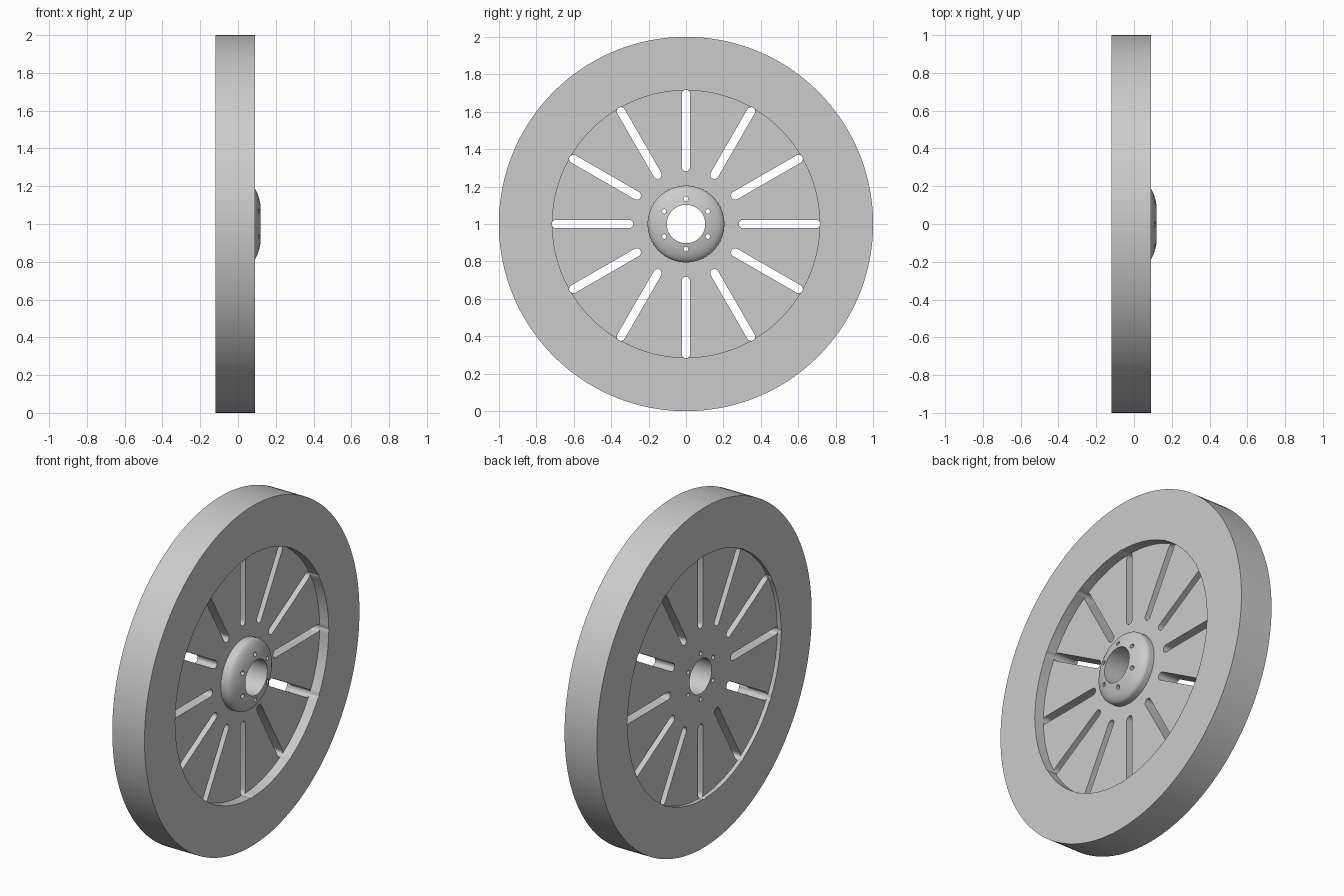
import bpy, bmesh
from math import pi, sin, cos, sqrt
from mathutils import Matrix, Vector

if "Cube" in bpy.data.objects:
    bpy.data.objects.remove(bpy.data.objects["Cube"])

SEGMENTS = 160
BACK, FRONT = -0.119, 0.091            # tyre side planes
DISC_BACK, DISC_FRONT = -0.095, 0.032  # recessed disc planes
RIM, HUB, BORE = 0.714, 0.205, 0.1025  # radii
AXLE = Matrix.Translation((0, 0, 1))

grey = bpy.data.materials.new("plain grey")
grey.use_nodes = True
grey.diffuse_color = (0.6, 0.6, 0.6, 1)
grey.node_tree.nodes["Principled BSDF"].inputs["Base Color"].default_value = (0.6, 0.6, 0.6, 1)


def make_object(name, bm):
    bmesh.ops.recalc_face_normals(bm, faces=bm.faces)
    bm.transform(AXLE)
    mesh = bpy.data.meshes.new(name)
    bm.to_mesh(mesh)
    bm.free()
    mesh.materials.append(grey)
    obj = bpy.data.objects.new(name, mesh)
    bpy.context.collection.objects.link(obj)
    return obj


def lathe(name, profile):
    """Turn a closed (x, radius) profile around the x axle."""
    bm = bmesh.new()
    rings = []
    for i in range(SEGMENTS):
        a = 2 * pi * i / SEGMENTS
        rings.append([bm.verts.new((x, r * sin(a), r * cos(a))) for x, r in profile])
    for i, ring in enumerate(rings):
        after = rings[(i + 1) % SEGMENTS]
        for j in range(len(profile)):
            k = (j + 1) % len(profile)
            bm.faces.new((ring[j], ring[k], after[k], after[j]))
    return make_object(name, bm)


def add_prism(bm, outline, angle):
    """Cutter prism along x from a (y, z) outline, turned about the axle."""
    turn = Matrix.Rotation(angle, 4, 'X')
    verts = [bm.verts.new(turn @ Vector((-0.3, y, z))) for y, z in outline]
    face = bm.faces.new(verts)
    out = bmesh.ops.extrude_face_region(bm, geom=[face])
    moved = [v for v in out["geom"] if isinstance(v, bmesh.types.BMVert)]
    bmesh.ops.translate(bm, verts=moved, vec=(0.6, 0, 0))


def slot_outline(low, high, radius, steps):
    """Round-ended slot standing on z; equal ends give a circle."""
    top = [(radius * cos(pi * i / steps), high + radius * sin(pi * i / steps))
           for i in range(steps + (high > low))]
    bottom = [(-radius * cos(pi * i / steps), low - radius * sin(pi * i / steps))
              for i in range(steps + (high > low))]
    return top + bottom


# Wheel: tyre, recessed disc and domed hub in one turned profile
dome = []
for i in range(11):
    r = HUB * cos(pi / 3 * i / 10)
    dome.append((0.063 + 0.0647 * sqrt(max(0, 1 - (r / HUB) ** 2)), r))
profile = [(BACK, 1), (FRONT, 1), (FRONT, RIM), (DISC_FRONT, RIM),
           (DISC_FRONT, HUB)] + dome + [(DISC_BACK, BORE), (DISC_BACK, RIM), (BACK, RIM)]
wheel = lathe("wheel", profile)

# Cutters: twelve radial slots and six bolt holes
bm = bmesh.new()
for i in range(12):
    add_prism(bm, slot_outline(0.304, 0.695, 0.0225, 10), pi * i / 6)
for i in range(6):
    add_prism(bm, slot_outline(0.134, 0.134, 0.0125, 10), pi * i / 3)
cutter = make_object("slot_cutter", bm)

cut = wheel.modifiers.new("slots", 'BOOLEAN')
cut.operation = 'DIFFERENCE'
cut.solver = 'EXACT'
cut.object = cutter
bpy.context.view_layer.objects.active = wheel
wheel.select_set(True)
bpy.ops.object.modifier_apply(modifier=cut.name)
bpy.data.objects.remove(cutter)

# Smooth curved walls, crisp edges
bpy.ops.object.shade_smooth_by_angle(angle=pi / 6)
